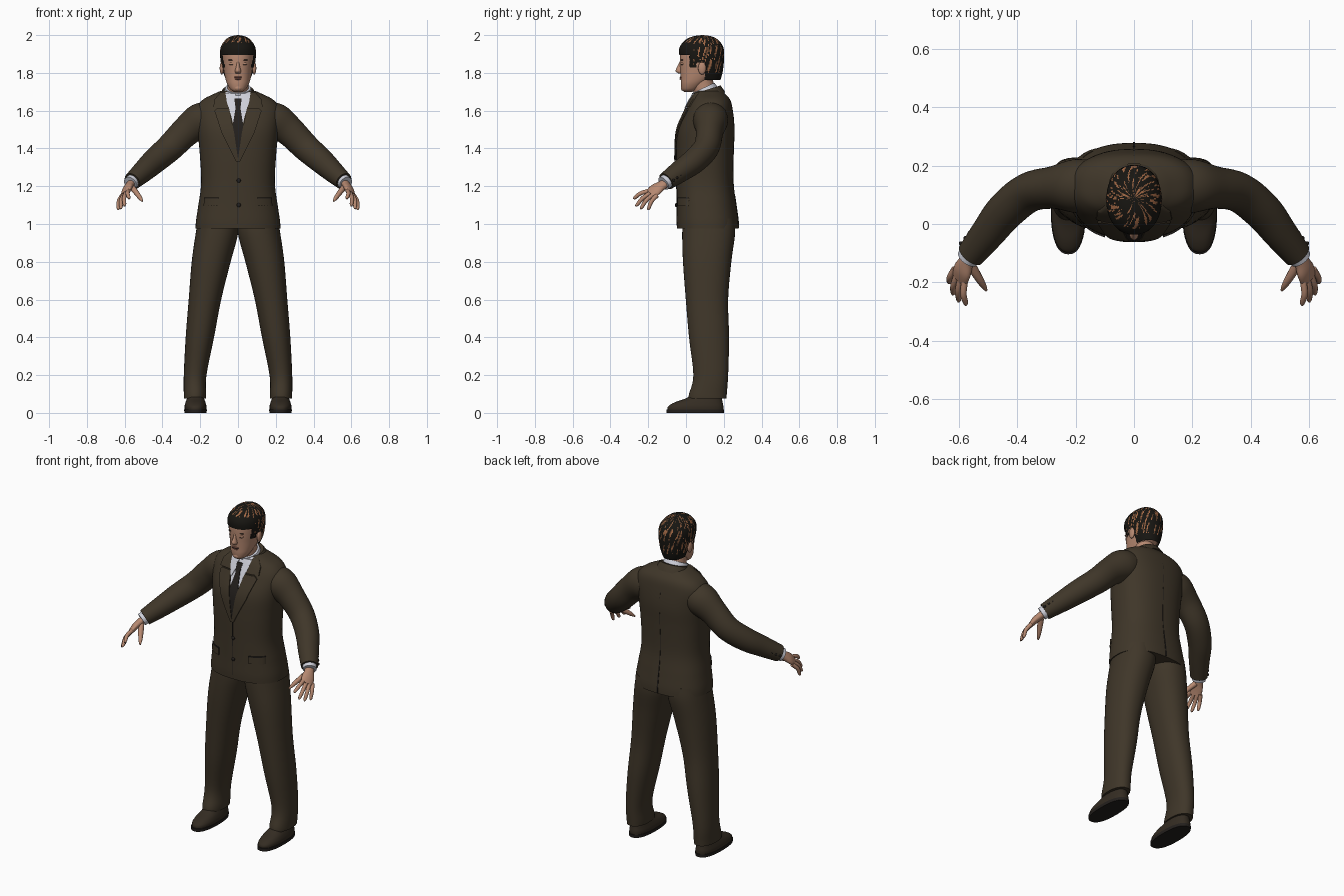
import bpy, bmesh, math
from mathutils import Vector, noise

default_cube = bpy.data.objects.get("Cube")
if default_cube:
    bpy.data.objects.remove(default_cube, do_unlink=True)


def material(name, colour):
    mat = bpy.data.materials.new(name)
    mat.use_nodes = True
    mat.diffuse_color = (*colour, 1)
    for node in mat.node_tree.nodes:
        if node.type == 'BSDF_PRINCIPLED':
            node.inputs["Base Color"].default_value = (*colour, 1)
            node.inputs["Roughness"].default_value = 0.8
    return mat


SUIT = material("dark brown cloth", (.05, .037, .022))
SHOE = material("dark shoe leather", (.034, .025, .016))
SHIRT = material("pale grey shirt", (.62, .63, .7))
TIE = material("near black cloth", (.017, .014, .012))
SKIN = material("skin", (.47, .25, .165))
LIPS = material("lips", (.3, .12, .09))
HAIR = material("black hair", (.009, .008, .006))
STREAK = material("chestnut strands", (.36, .14, .06))


def finish(name, bm, *mats):
    """Turn a bmesh into a smooth-shaded object."""
    bmesh.ops.recalc_face_normals(bm, faces=bm.faces)
    mesh = bpy.data.meshes.new(name)
    bm.to_mesh(mesh)
    bm.free()
    for mat in mats:
        mesh.materials.append(mat)
    obj = bpy.data.objects.new(name, mesh)
    bpy.context.collection.objects.link(obj)
    bpy.ops.object.select_all(action='DESELECT')
    obj.select_set(True)
    bpy.context.view_layer.objects.active = obj
    bpy.ops.object.shade_smooth_by_angle(angle=math.radians(50))
    return obj


def resample(rows, steps):
    """Smooth curve through rows of numbers."""
    out = []
    for i in range(len(rows) - 1):
        a, b, c, d = rows[max(i - 1, 0)], rows[i], rows[i + 1], rows[min(i + 2, len(rows) - 1)]
        for k in range(steps):
            t = k / steps
            out.append([q + t / 2 * (r - p + t * (2 * p - 5 * q + 4 * r - s + t * (3 * (q - r) + s - p)))
                        for p, q, r, s in zip(a, b, c, d)])
    return out + [list(rows[-1])]


def loft_mesh(rows, across=None, power=2, segs=32, steps=5, side=1):
    """Skin rings (x, y, z, radius, radius): level, or square to their path if across is given."""
    rows = resample(rows, steps)
    centres = [Vector(r[:3]) for r in rows]
    bm = bmesh.new()
    rings = []
    for i, row in enumerate(rows):
        u, v = Vector((1, 0, 0)), Vector((0, 1, 0))
        if across:
            t = (centres[min(i + 1, len(rows) - 1)] - centres[max(i - 1, 0)]).normalized()
            u = Vector(across)
            u = (u - t * u.dot(t)).normalized()
            v = t.cross(u)
        ring = []
        for k in range(segs):
            a = math.tau * k / segs
            c, s = math.cos(a), math.sin(a)
            p = centres[i] + u * row[3] * math.copysign(abs(c) ** (2 / power), c) \
                + v * row[4] * math.copysign(abs(s) ** (2 / power), s)
            ring.append(bm.verts.new((p.x * side, p.y, p.z)))
        rings.append(ring)
    for lower, upper in zip(rings, rings[1:]):
        for k in range(segs):
            n = (k + 1) % segs
            bm.faces.new((lower[k], lower[n], upper[n], upper[k]))
    bm.faces.new(rings[0])
    bm.faces.new(rings[-1])
    return bm


def loft(name, rows, mat, **options):
    return finish(name, loft_mesh(rows, **options), mat)


def ball(name, centre, radii, mat):
    bm = bmesh.new()
    bmesh.ops.create_uvsphere(bm, u_segments=16, v_segments=10, radius=1)
    bmesh.ops.scale(bm, vec=radii, verts=bm.verts)
    bmesh.ops.translate(bm, vec=centre, verts=bm.verts)
    return finish(name, bm, mat)


# Jacket body
TORSO = [(0, .115, .975, .225, .163), (0, .113, 1.02, .222, .163), (0, .108, 1.1, .21, .157),
         (0, .1, 1.22, .195, .15), (0, .1, 1.38, .203, .152), (0, .107, 1.5, .215, .15),
         (0, .123, 1.6, .222, .125), (0, .13, 1.655, .19, .105), (0, .125, 1.69, .125, .082),
         (0, .12, 1.705, .09, .066)]
BODY_POWER = 2.4
loft("jacket_body", TORSO, SUIT, power=BODY_POWER, segs=72, steps=6)
FINE = resample(TORSO, 12)


def body_y(x, z, facing):
    """Depth of the jacket surface at x, z; facing is -1 for front, 1 for back."""
    for a, b in zip(FINE, FINE[1:]):
        if a[2] <= z <= b[2]:
            t = (z - a[2]) / (b[2] - a[2])
            cy, rx, ry = (a[i] + t * (b[i] - a[i]) for i in (1, 3, 4))
            return cy + facing * ry * max(0, 1 - abs(x / rx) ** BODY_POWER) ** (1 / BODY_POWER)
    return .12


def patch(name, spans, mat, lift, side=1, facing=-1, columns=6, steps=6):
    """Thin plate lying on the jacket, given as spans of (z, x start, x end)."""
    bm = bmesh.new()
    lines = []
    for a, b in zip(spans, spans[1:]):
        last = b is spans[-1]
        for k in range(steps + last):
            z, x0, x1 = (p + (q - p) * k / steps for p, q in zip(a, b))
            xs = [side * (x0 + (x1 - x0) * c / columns) for c in range(columns + 1)]
            lines.append([bm.verts.new((x, body_y(x, z, facing) + facing * lift, z)) for x in xs])
    for p, q in zip(lines, lines[1:]):
        for c in range(columns):
            bm.faces.new((p[c], p[c + 1], q[c + 1], q[c]))
    ends = bmesh.ops.extrude_face_region(bm, geom=bm.faces[:])["geom"]
    bmesh.ops.translate(bm, vec=(0, -facing * .007, 0),
                        verts=[g for g in ends if isinstance(g, bmesh.types.BMVert)])
    return finish(name, bm, mat)


# Shirt front, tie and jacket details
patch("shirt_front", [(1.7, -.07, .07), (1.64, -.058, .058), (1.57, -.035, .035), (1.5, -.02, .02)], SHIRT, .003)
patch("tie_blade", [(1.62, -.012, .012), (1.5, -.032, .032), (1.4, -.016, .016), (1.34, -.003, .003)], TIE, .007)
patch("tie_knot", [(1.665, -.02, .02), (1.615, -.013, .013)], TIE, .012)
patch("front_edge", [(1.34, -.003, .001), (1, -.003, .001)], TIE, .002)
patch("back_vent", [(1.16, -.002, .002), (.98, -.004, .004)], TIE, .003, facing=1)
patch("back_seam", [(1.66, -.001, .001), (1.16, -.001, .001)], TIE, .001, facing=1)
for z in (1.23, 1.1):
    ball("front_button", (.004, body_y(0, z, -1) - .003, z), (.011, .006, .011), TIE)
for side, label in ((1, "left"), (-1, "right")):
    patch(label + "_shirt_collar_wing", [(1.69, .012, .066), (1.64, .014, .058), (1.59, .034, .04)],
          SHIRT, .01, side)
    patch(label + "_collar_leaf", [(1.7, .066, .09), (1.66, .06, .125), (1.62, .05, .13)], SUIT, .009, side)
    patch(label + "_lapel", [(1.615, .048, .11), (1.6, .044, .125), (1.48, .02, .085), (1.33, -.002, .01)],
          SUIT, .01, side)
    patch(label + "_pocket_flap", [(1.135, .1, .18), (1.095, .1, .182)], SUIT, .008, side)
    patch(label + "_pocket_seam", [(1.14, .1, .18), (1.135, .1, .18)], TIE, .009, side)

# Neck and collars
X_AXIS = (1, 0, 0)
loft("neck", [(0, .115, 1.66, .06, .06), (0, .09, 1.73, .056, .058), (0, .08, 1.79, .056, .062)], SKIN, across=X_AXIS)
loft("shirt_collar", [(0, .118, 1.66, .08, .076), (0, .105, 1.69, .076, .072), (0, .091, 1.72, .068, .066)],
     SHIRT, across=X_AXIS)
loft("jacket_collar", [(0, .135, 1.67, .1, .078), (0, .126, 1.695, .09, .072), (0, .12, 1.714, .08, .066)],
     SUIT, across=X_AXIS)

# Head and face
loft("head", [(0, .012, 1.7, .02, .022), (0, .02, 1.712, .04, .042), (0, .036, 1.74, .057, .063),
              (0, .055, 1.77, .067, .083), (0, .074, 1.81, .075, .104), (0, .08, 1.85, .08, .112),
              (0, .083, 1.9, .083, .114), (0, .085, 1.94, .077, .102), (0, .085, 1.97, .05, .07),
              (0, .085, 1.985, .01, .015)], SKIN, power=2.2, segs=48)
loft("nose", [(0, -.02, 1.862, .007, .012), (0, -.028, 1.835, .01, .018), (0, -.033, 1.81, .016, .022),
              (0, -.026, 1.797, .012, .014)], SKIN, segs=20)
ball("upper_lip", (0, -.025, 1.777, ), (.022, .009, .005), LIPS)
ball("mouth_line", (0, -.028, 1.773), (.022, .007, .0015), TIE)
ball("lower_lip", (0, -.025, 1.768), (.018, .009, .005), LIPS)
ball("chin", (0, -.008, 1.72), (.024, .02, .018), SKIN)
for side, label in ((1, "left"), (-1, "right")):
    ball(label + "_eyelid", (side * .032, -.016, 1.848), (.015, .01, .009), SKIN)
    ball(label + "_lash_line", (side * .032, -.02, 1.843), (.014, .007, .002), TIE)
    ball(label + "_eyebrow", (side * .033, -.02, 1.868), (.019, .007, .003), HAIR)
    ball(label + "_ear", (side * .086, .085, 1.825), (.011, .021, .034), SKIN)

# Hair cap, trimmed to the hairline, with lighter strands over the crown and back
bm = loft_mesh([(0, .1, 1.755, .058, .08), (0, .094, 1.8, .078, .099), (0, .088, 1.85, .09, .112),
                (0, .083, 1.9, .095, .119), (0, .082, 1.94, .09, .114), (0, .084, 1.975, .066, .086),
                (0, .086, 1.993, .038, .05), (0, .087, 2, .004, .005)], power=2.15, segs=128, steps=9)


def hairline(y):
    for limit, z in ((.018, 1.893), (.055, 1.825), (.1, 1.855)):
        if y < limit:
            return z
    return 1.76


bmesh.ops.delete(bm, context='FACES', geom=[
    f for f in bm.faces if f.calc_center_median().z < hairline(f.calc_center_median().y)])
bm.normal_update()
for f in bm.faces:
    p = f.calc_center_median()
    angle, reach = math.atan2(p.x, p.y - .087), math.hypot(p.x, p.y - .087)
    flow = 14 * (p.z - reach)
    strand = noise.noise(Vector((angle * 12 + flow * 2, flow, 3)))
    f.material_index = int(strand > .2 and p.z > 1.8 and (p.y > .04 or p.z > 1.96))
finish("hair", bm, HAIR, STREAK)

# Limbs, mirrored to both sides
for side, label in ((1, "left"), (-1, "right")):
    loft(label + "_sleeve", [(.13, .13, 1.57, .08, .085), (.2, .13, 1.545, .094, .092), (.275, .125, 1.49, .08, .073),
                             (.36, .108, 1.405, .073, .068), (.44, .045, 1.335, .067, .066),
                             (.5, -.03, 1.28, .058, .059), (.56, -.105, 1.226, .047, .049)],
         SUIT, across=(1, 0, 1), side=side, segs=40)
    loft(label + "_shirt_cuff", [(.55, -.09, 1.235, .039, .041), (.571, -.119, 1.215, .037, .039)],
         SHIRT, across=(1, 0, 1), side=side)
    for k in range(3):
        ball(label + "_cuff_button", (side * (.593 - k * .015), -.066 + k * .018, 1.232 + k * .013),
             (.007, .007, .007), TIE)

    # Hand: palm, four fingers and a thumb
    knuckles = (.04, .045, -.03)
    loft(label + "_palm", [(.558, -.1, 1.222, .026, .022), (.575, -.13, 1.203, .029, .021),
                           (.588, -.16, 1.183, .038, .019), (.598, -.188, 1.158, .036, .013)],
         SKIN, across=knuckles, side=side, segs=24)
    tips = {"index": (.577, -.28, 1.135), "middle": (.602, -.268, 1.095),
            "ring": (.622, -.243, 1.08), "little": (.636, -.203, 1.075)}
    for k, (finger, tip) in enumerate(tips.items()):
        root = Vector((.58, -.192, 1.176)) + Vector(knuckles) * k * .28
        tip = Vector(tip)
        bend = root.lerp(tip, .5) + Vector((.006, -.004, .007))
        path = [(*root, .012, .012), (*bend, .011, .011), (*root.lerp(tip, .88), .009, .009), (*tip, .003, .003)]
        loft(label + "_" + finger + "_finger", path, SKIN, across=knuckles, side=side, segs=12)
    loft(label + "_thumb", [(.562, -.135, 1.195, .016, .016), (.54, -.172, 1.168, .016, .014),
                            (.518, -.208, 1.138, .011, .011), (.506, -.228, 1.12, .004, .004)],
         SKIN, across=(0, 1, 0), side=side, segs=12)

    # Trouser leg and shoe
    loft(label + "_trouser_leg", [(.11, .12, 1.03, .1, .135), (.112, .12, .95, .112, .14), (.142, .112, .8, .103, .128),
                                  (.175, .111, .6, .086, .112), (.202, .122, .4, .075, .106),
                                  (.227, .131, .2, .06, .092), (.228, .116, .1, .059, .1),
                                  (.228, .114, .075, .058, .1)], SUIT, power=2.2, side=side, segs=40)
    loft(label + "_shoe", [(.225, .05, .015, .057, .148), (.225, .052, .035, .058, .146), (.225, .066, .055, .053, .128),
                           (.225, .092, .075, .046, .098), (.226, .112, .1, .04, .072)],
         SHOE, power=2.4, side=side, segs=40)
    loft(label + "_shoe_sole", [(.225, .049, 0, .059, .152), (.225, .049, .018, .06, .153)],
         TIE, power=2.4, side=side, segs=40, steps=1)
